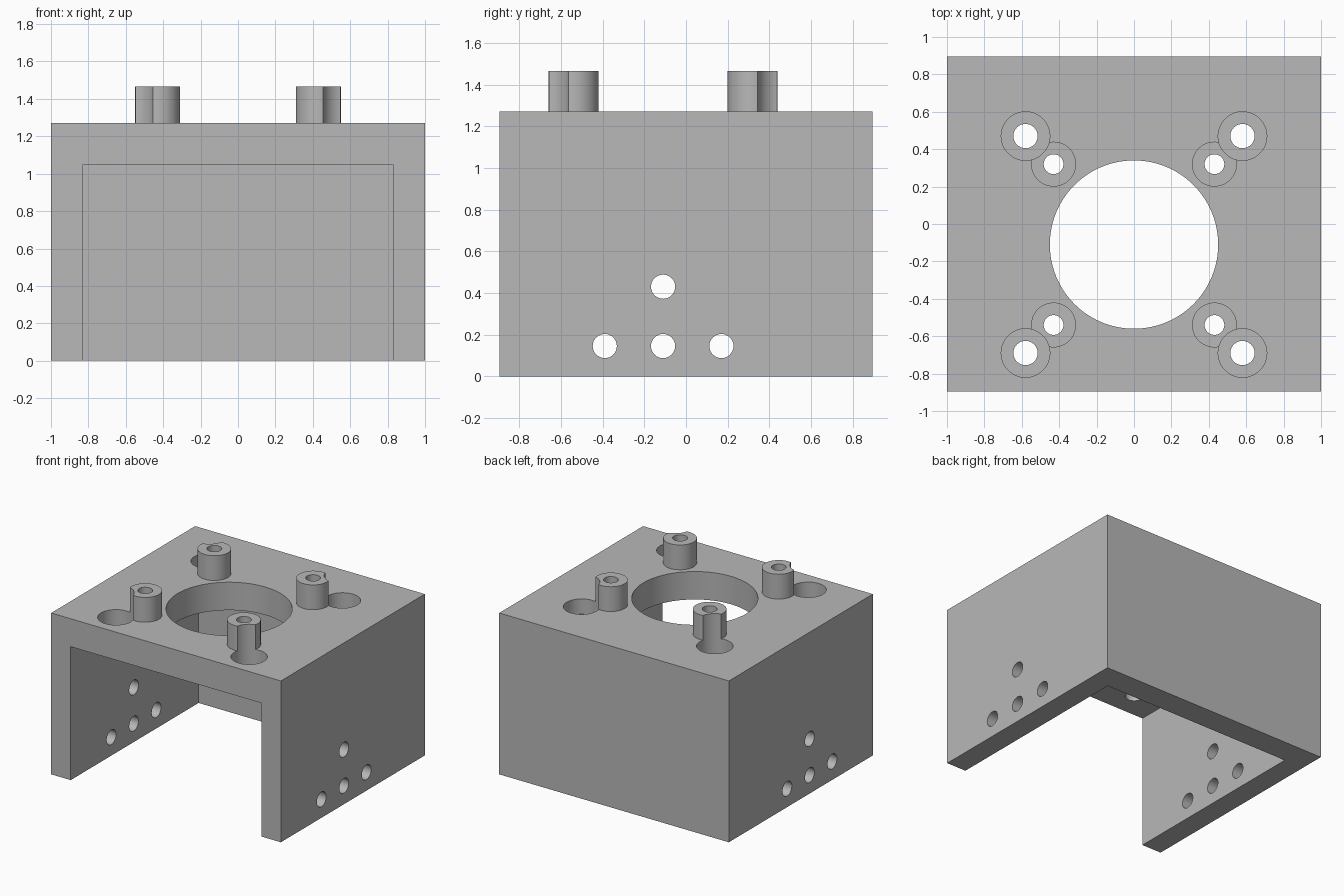
import bpy
from math import pi, radians

default = bpy.data.objects.get("Cube")
if default:
    bpy.data.objects.remove(default, do_unlink=True)

WIDTH, DEPTH, HEIGHT = 2.0, 1.79, 1.27
SIDE_WALL, BACK_WALL, ROOF = 0.17, 0.20, 0.22
AXIS_Y = -0.11           # centre of the motor opening and its screw pattern
POST_TOP = 1.465
BORE_DEPTH = 0.12

grey = bpy.data.materials.new("plain grey")
grey.use_nodes = True
grey.diffuse_color = (0.48, 0.48, 0.48, 1)
grey.node_tree.nodes["Principled BSDF"].inputs["Base Color"].default_value = grey.diffuse_color


def box(name, low, high):
    centre = [(a + b) / 2 for a, b in zip(low, high)]
    bpy.ops.mesh.primitive_cube_add(size=1, location=centre)
    ob = bpy.context.object
    ob.name = name
    ob.scale = [b - a for a, b in zip(low, high)]
    bpy.ops.object.transform_apply(location=True, rotation=True, scale=True)
    return ob


def cylinder(name, radius, centre, length, rotation=(0, 0, 0), sides=64):
    bpy.ops.mesh.primitive_cylinder_add(vertices=sides, radius=radius, depth=length,
                                        location=centre, rotation=rotation)
    ob = bpy.context.object
    ob.name = name
    bpy.ops.object.transform_apply(location=True, rotation=True, scale=True)
    return ob


def combine(target, tool, operation):
    bpy.context.view_layer.objects.active = target
    mod = target.modifiers.new(operation.lower(), 'BOOLEAN')
    mod.operation, mod.solver, mod.object = operation, 'EXACT', tool
    bpy.ops.object.modifier_apply(modifier=mod.name)
    bpy.data.objects.remove(tool, do_unlink=True)


# Housing: block hollowed from the front and below
x, y = WIDTH / 2, DEPTH / 2
housing = box("motor_mount_housing", (-x, -y, 0), (x, y, HEIGHT))
combine(housing, box("cavity_cutter", (-x + SIDE_WALL, -y - 0.2, -0.2),
                     (x - SIDE_WALL, y - BACK_WALL, HEIGHT - ROOF)), 'DIFFERENCE')

# Large round opening in the roof
combine(housing, cylinder("opening_cutter", 0.45, (0, AXIS_Y, HEIGHT), 0.8, sides=96), 'DIFFERENCE')

# Four standoff posts, each notched by a counterbored screw hole further out
corners = [(sx, sy) for sx in (-1, 1) for sy in (-1, 1)]
for sx, sy in corners:
    px, py = sx * 0.43, AXIS_Y + sy * 0.43
    bx, by = sx * 0.58, AXIS_Y + sy * 0.58
    base = HEIGHT - ROOF / 2
    combine(housing, cylinder("standoff_post", 0.12, (px, py, (base + POST_TOP) / 2),
                              POST_TOP - base), 'UNION')
    combine(housing, cylinder("post_hole_cutter", 0.053, (px, py, HEIGHT), 0.8, sides=32), 'DIFFERENCE')
    combine(housing, cylinder("counterbore_cutter", 0.13, (bx, by, HEIGHT - BORE_DEPTH + 0.25), 0.5),
            'DIFFERENCE')
    combine(housing, cylinder("screw_hole_cutter", 0.065, (bx, by, HEIGHT), 0.8, sides=32), 'DIFFERENCE')

# Mounting holes straight through both side walls
for dy, z in [(-0.28, 0.145), (0, 0.145), (0.28, 0.145), (0, 0.43)]:
    combine(housing, cylinder("side_hole_cutter", 0.058, (0, AXIS_Y + dy, z), WIDTH + 0.4,
                              (0, pi / 2, 0), 32), 'DIFFERENCE')

# Finish
housing.data.materials.clear()
housing.data.materials.append(grey)
bpy.ops.object.select_all(action='DESELECT')
housing.select_set(True)
bpy.context.view_layer.objects.active = housing
bpy.ops.object.shade_smooth_by_angle(angle=radians(30))
